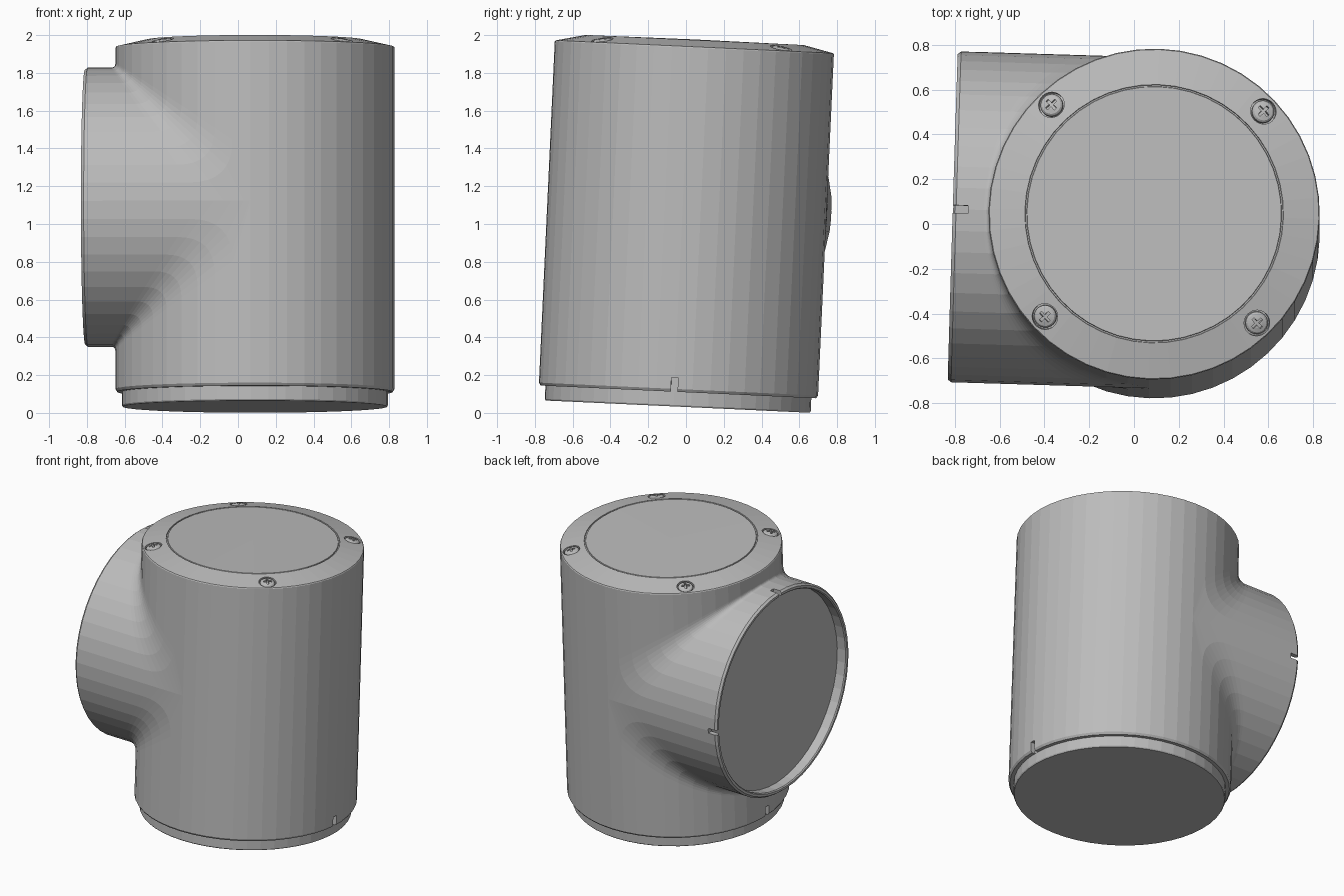
import bpy, bmesh, math
from mathutils import Matrix, Vector

if "Cube" in bpy.data.objects:
    bpy.data.objects.remove(bpy.data.objects["Cube"])

SIDES = 48
R = 0.74          # radius of both tubes
# Shared frame: Z along the main tube, -X along the branch, origin where the axes meet
FRAME = (Matrix.Translation((0.09, 0.005, 1.09))
         @ Matrix.Rotation(math.radians(-2.65), 4, 'X')
         @ Matrix.Rotation(math.radians(-1.75), 4, 'Z'))

grey = bpy.data.materials.new("plain_grey")
grey.diffuse_color = (0.5, 0.5, 0.5, 1)
grey.use_nodes = True
grey.node_tree.nodes["Principled BSDF"].inputs["Base Color"].default_value = grey.diffuse_color


def make_object(name, bm, matrix=FRAME):
    bmesh.ops.recalc_face_normals(bm, faces=bm.faces)
    mesh = bpy.data.meshes.new(name)
    bm.to_mesh(mesh)
    bm.free()
    mesh.materials.append(grey)
    obj = bpy.data.objects.new(name, mesh)
    bpy.context.collection.objects.link(obj)
    obj.matrix_world = matrix
    return obj


def skin(bm, rings, start, end):
    """Join closed rings of points with quads and close both ends with fans."""
    vs = [[bm.verts.new(p) for p in ring] for ring in rings]
    n = len(vs[0])
    for a, b in zip(vs, vs[1:]):
        for i in range(n):
            j = (i + 1) % n
            bm.faces.new((a[i], a[j], b[j], b[i]))
    for ring, tip in ((vs[0], start), (vs[-1], end)):
        c = bm.verts.new(tip)
        for i in range(n):
            bm.faces.new((c, ring[i], ring[(i + 1) % n]))


def lathe(bm, profile, z0, z1, n=SIDES):
    rings = [[(r * math.cos(2 * math.pi * i / n), r * math.sin(2 * math.pi * i / n), z)
              for i in range(n)] for r, z in profile]
    skin(bm, rings, (0, 0, z0), (0, 0, z1))


def add_box(bm, lo, hi):
    lo, hi = Vector(lo), Vector(hi)
    m = Matrix.Translation((lo + hi) / 2) @ Matrix.Diagonal((*(hi - lo), 1))
    bmesh.ops.create_cube(bm, size=1, matrix=m)


def cut(obj, cutter):
    mod = obj.modifiers.new("cut", 'BOOLEAN')
    mod.operation = 'DIFFERENCE'
    mod.solver = 'EXACT'
    mod.object = cutter
    cutter.hide_render = True
    bpy.context.view_layer.update()
    bpy.context.view_layer.objects.active = obj
    bpy.ops.object.modifier_apply(modifier=mod.name)
    bpy.data.objects.remove(cutter)


# Main tube: spigot at the bottom, sloped shoulder and round cap at the top
bm = bmesh.new()
lathe(bm, [(0.70, -1.058), (0.705, -1.05), (0.705, -0.98), (0.73, -0.98), (R, -0.965),
           (R, 0.843), (0.736, 0.849), (0.578, 0.885), (0.576, 0.879), (0.570, 0.879),
           (0.568, 0.885)], -1.058, 0.888)
main_tube = make_object("main_tube", bm)

# Screw seats and the two alignment notches of the main tube
SCREWS = [Matrix.Rotation(math.radians(45 + 90 * k), 4, 'Z')
          @ Matrix.Translation((0.67, 0, 0.864))
          @ Matrix.Rotation(math.radians(12.9), 4, 'Y') for k in range(4)]
bm = bmesh.new()
for m in SCREWS:
    bmesh.ops.create_cone(bm, cap_ends=True, segments=24, radius1=0.058, radius2=0.058,
                          depth=0.08, matrix=m @ Matrix.Translation((0, 0, 0.015)))
add_box(bm, (0.706, -0.018, -1.0), (0.78, 0.018, -0.905))
add_box(bm, (-0.78, -0.018, -1.0), (-0.706, 0.018, -0.905))
cut(main_tube, make_object("main_cutter", bm))

# Branch tube: blended root, straight wall, rim and recessed socket
columns = []
for i in range(SIDES):
    a = 2 * math.pi * i / SIDES
    y, z = R * math.sin(a), R * math.cos(a)
    if abs(z) < 1e-6:
        z = 0.0
    sign = (z > 0) - (z < 0)
    c = abs(z)
    t = 0.022 + 0.235 * (1 - c / R)          # blend grows wider towards the sides
    p0, p1, p2 = Vector((-c, y, z + sign * t)), Vector((-c, y, z)), Vector((-c - t, y, z))
    col = []
    for k in range(9):
        u = k / 8
        col.append(p0 * (1 - u) ** 2 + p1 * 2 * u * (1 - u) + p2 * u * u)
    for r, x in ((R, -0.885), (0.728, -0.90), (0.712, -0.90), (0.705, -0.893), (0.705, -0.825)):
        col.append(Vector((x, y * r / R, z * r / R)))
    columns.append(col)
bm = bmesh.new()
skin(bm, list(zip(*columns)), (0, 0, 0), (-0.825, 0, 0))
branch_tube = make_object("branch_tube", bm)

# Notches in the branch rim, at the top and at the back
bm = bmesh.new()
add_box(bm, (-0.93, -0.018, 0.69), (-0.832, 0.018, 0.78))
add_box(bm, (-0.93, 0.69, -0.018), (-0.832, 0.78, 0.018))
cut(branch_tube, make_object("branch_cutter", bm))

# Four cross-head screws sharing one mesh
bm = bmesh.new()
lathe(bm, [(0.05, -0.035), (0.05, -0.006), (0.042, 0.002), (0.022, 0.007)], -0.035, 0.008, 24)
screw = make_object("screw_1", bm, FRAME @ SCREWS[0])
for sx, sy in ((0.028, 0.0065), (0.0065, 0.028)):
    bm = bmesh.new()
    add_box(bm, (-sx, -sy, -0.012), (sx, sy, 0.03))
    cut(screw, make_object("cross_cutter", bm, FRAME @ SCREWS[0]))
for k in range(1, 4):
    obj = bpy.data.objects.new(f"screw_{k + 1}", screw.data)
    bpy.context.collection.objects.link(obj)
    obj.matrix_world = FRAME @ SCREWS[k]
